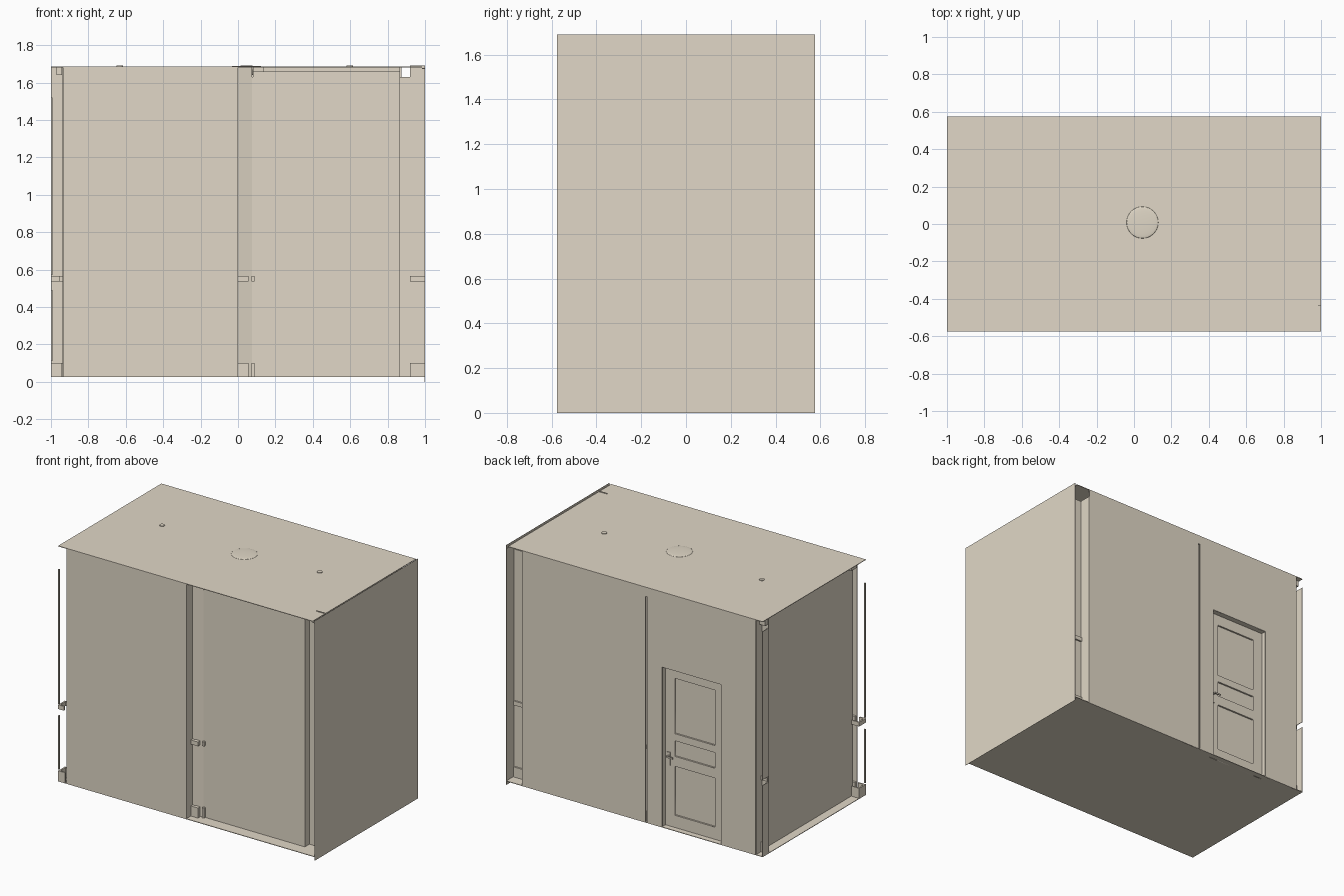
import bpy, math

if "Cube" in bpy.data.objects:
    bpy.data.objects.remove(bpy.data.objects["Cube"])

mat = bpy.data.materials.new("warm_beige")
mat.diffuse_color = (0.75, 0.685, 0.57, 1)
mat.use_nodes = True
mat.node_tree.nodes["Principled BSDF"].inputs["Base Color"].default_value = mat.diffuse_color
X, Y, F, C = 1.0, 0.575, 0.025, 1.685   # half width, half depth, floor, ceiling
T = 0.004                               # sheet thickness


def mesh_obj(name, verts, faces):
    me = bpy.data.meshes.new(name)
    me.from_pydata(verts, [], faces)
    me.materials.append(mat)
    ob = bpy.data.objects.new(name, me)
    bpy.context.collection.objects.link(ob)
    return ob


def box(name, x0, x1, y0, y1, z0, z1):
    v = [(x, y, z) for x in (x0, x1) for y in (y0, y1) for z in (z0, z1)]
    f = [(0, 1, 3, 2), (4, 6, 7, 5), (0, 4, 5, 1), (2, 3, 7, 6), (0, 2, 6, 4), (1, 5, 7, 3)]
    return mesh_obj(name, v, f)


def prism(name, pts, z0, z1):
    """Counter-clockwise plan outline raised from z0 to z1."""
    n = len(pts)
    v = [(x, y, z) for z in (z0, z1) for x, y in pts]
    f = [(i, (i + 1) % n, n + (i + 1) % n, n + i) for i in range(n)]
    return mesh_obj(name, v, f + [tuple(range(n))[::-1], tuple(range(n, 2 * n))])


def rect(x0, x1, y0, y1):
    return [(x0, y0), (x1, y0), (x1, y1), (x0, y1)]


def circle(cx, cy, r, n=32):
    return [(cx + r * math.cos(2 * math.pi * i / n), cy + r * math.sin(2 * math.pi * i / n)) for i in range(n)]


def sheet(name, loops, loc):
    """Upright flat sheet with holes, made from a filled 2D curve."""
    cu = bpy.data.curves.new(name, 'CURVE')
    cu.dimensions, cu.fill_mode, cu.extrude = '2D', 'BOTH', T / 2
    for pts in loops:
        s = cu.splines.new('POLY')
        s.points.add(len(pts) - 1)
        for p, q in zip(s.points, pts):
            p.co = (q[0], q[1], 0, 1)
        s.use_cyclic_u = True
    cu.materials.append(mat)
    ob = bpy.data.objects.new(name, cu)
    ob.location = loc
    ob.rotation_euler.x = math.pi / 2
    bpy.context.collection.objects.link(ob)
    bpy.ops.object.select_all(action='DESELECT')
    bpy.context.view_layer.objects.active = ob
    ob.select_set(True)
    bpy.ops.object.convert(target='MESH')


# Floor and ceiling
box("floor", -X, X, -Y, Y, F, F + T)
box("ceiling", -X, 0.985, -Y, Y, C - T, C)
box("ceiling_edge_strip", 0.985, X, -Y, Y, C - 0.012, C - 0.008)

# Side walls: flush on the right, set back on the left
RY, LXW = -0.49, -0.935
box("right_wall", X - 0.002, X, -Y, Y, 0, 1.69)
box("left_wall", LXW - T, LXW, -0.52, 0.51, F, C - T)

# Back wall with doorway and narrow slot, both open at the floor
D0, D1, DT = -0.675, -0.215, 1.155
sheet("back_wall", [[(-0.945, F), (D0, F), (D0, DT), (D1, DT), (D1, F), (-0.098, F), (-0.098, 1.62),
                     (-0.086, 1.62), (-0.086, F), (0.875, F), (0.875, C - T), (-0.945, C - T)]],
      (0, Y - T / 2, 0))
box("slot_back", -0.11, -0.07, Y - 0.03, Y - 0.02, F, 1.63)

# Door frame
DY = Y - 0.04
for nm, x0, x1, z0, z1 in (("door_jamb_a", D0 - T, D0, F, DT), ("door_jamb_b", D1, D1 + T, F, DT),
                           ("door_head", D0, D1, DT, DT + T)):
    box(nm, x0, x1, DY - 0.02, Y - 0.001, z0, z1)
# Door leaf with three sunken panels
PANELS = ((0.115, 0.46), (0.53, 0.64), (0.69, 1.08))
sheet("door_leaf", [rect(D0, D1, F, DT)] + [rect(-0.60, -0.29, a, b) for a, b in PANELS], (0, DY - T / 2, 0))
box("door_panel_backing", D0, D1, DY - 0.016, DY - 0.012, F, DT)
for i, (a, b) in enumerate(PANELS):
    box(f"panel_sill_{i}", -0.60, -0.29, DY - 0.014, DY - 0.002, a - 0.006, a)
    box(f"panel_head_{i}", -0.60, -0.29, DY - 0.014, DY - 0.002, b, b + 0.006)
# Door handle
box("handle_plate", -0.255, -0.232, DY, DY + 0.006, 0.46, 0.55)
box("handle_stem", -0.249, -0.239, DY, DY + 0.03, 0.52, 0.53)
box("handle_lever", -0.29, -0.239, DY + 0.022, DY + 0.03, 0.52, 0.53)

# Front wall: flush left half, stepped pier, set-back right half
box("front_wall_left", LXW, 0, -Y, -Y + T, F, C - T)
box("pier_side", -T, 0.0, -Y + T, RY - 0.015, F, C - T)
prism("pier_slanted_face", [(-T, RY - 0.018), (0.075, RY), (0.075, RY + T), (-T, RY - 0.014)], F, C - T)
box("front_wall_right", 0.075, 0.865, RY, RY + T, F, 1.63)
box("outlet_plate", -0.19, -0.13, -Y - 0.0, -Y + 0.006, 0.18, 0.21)

# Corner recesses
box("front_right_recess_side", 0.861, 0.865, RY, -0.435, F, 1.63)
box("front_right_recess_face", 0.865, 0.998, -0.439, -0.435, F, 1.63)
box("front_right_recess_top", 0.92, 0.998, -0.439, -0.435, 1.63, 1.69)
box("back_right_recess_side", 0.873, 0.877, 0.485, Y, F, 1.63)
box("back_right_recess_face", 0.875, 0.998, 0.485, 0.489, F, 1.63)
box("back_left_recess_side", -0.949, -0.945, 0.51, Y - T, F, C - T)
box("back_left_recess_face", -X, -0.935, 0.506, 0.51, F, C - T)
for i, (a, b) in enumerate(((F, 0.53), (0.57, C - 0.07))):
    box(f"back_left_strip_{i}", -X, -0.996, 0.51, Y, a, b)

# Loose strips at the open front left corner
for i, (a, b) in enumerate(((0.11, 0.49), (0.57, 1.52))):
    box(f"corner_strip_{i}", -X, -X + 0.008, -Y, -Y + 0.008, a, b)

# Skirting (low) and dado rail (mid) pieces showing in the recesses
for nm, a, b in (("skirting", F, 0.10), ("dado_rail", 0.535, 0.565)):
    e = 0.0 if nm == "skirting" else 0.01
    box(nm + "_left_corner", -X, -0.945 - e, -Y, -Y + 0.01, a, b)
    box(nm + "_left_corner_side", -X, -X + 0.01, -Y, -0.50, a, b)
    box(nm + "_left_corner_end", -X, LXW, -0.51, -0.50, a, b)
    box(nm + "_pier", 0.0, 0.055, RY - 0.035, RY - 0.01, a, b)
    box(nm + "_pier_end", 0.072, 0.088, RY - 0.015, RY, a, b)
    box(nm + "_front_right", 0.92, 0.996, -0.455, -0.439, a, b)
    box(nm + "_back_right", 0.879, 0.996, 0.489, 0.50, a, b)
    box(nm + "_back_left", -0.996, -0.95, 0.51, 0.52, a, b)
    # runs inside the room
    box(nm + "_inside_back", -0.08, 0.87, Y - 0.02, Y - T, a, b)
    box(nm + "_inside_front", -0.93, -T, -Y + T, -Y + 0.02, a, b)
    box(nm + "_inside_front_right", 0.08, 0.86, RY + T, RY + 0.02, a, b)
    box(nm + "_inside_right", 0.98, 0.998, -0.43, 0.48, a, b)
    box(nm + "_inside_left", LXW, LXW + 0.015, -0.5, 0.5, a, b)

# Cornice over the set-back wall and in the corners
box("cornice_lower", 0.08, 0.865, RY - 0.005, RY + 0.03, 1.63, 1.655)
box("cornice_upper", 0.08, 0.865, RY - 0.015, RY + 0.03, 1.655, C - T)
box("cornice_pier_end", 0.08, 0.14, RY - 0.025, RY - 0.015, 1.655, C - T)
box("cornice_back_left", -0.995, -0.95, 0.51, 0.54, 1.64, C - T)
box("cornice_front_left", -0.97, -0.94, -0.52, -0.46, 1.64, C - T)

# Ceiling lamp: shallow crown above the ceiling, deeper bowl hanging below
LX, LY, LR, N, R = 0.045, 0.008, 0.085, 32, 12
verts, faces = [(LX, LY, C + 0.005)], []
for j in range(1, R):
    t = j / R * math.pi
    h = 0.005 if j < R / 2 else 0.05
    verts += [(x, y, C + h * math.cos(t)) for x, y in circle(LX, LY, LR * math.sin(t), N)]
verts.append((LX, LY, C - 0.05))
for i in range(N):
    k = (i + 1) % N
    faces.append((0, 1 + i, 1 + k))
    faces.append((len(verts) - 1, 1 + (R - 2) * N + k, 1 + (R - 2) * N + i))
    faces += [(1 + j * N + i, 1 + (j + 1) * N + i, 1 + (j + 1) * N + k, 1 + j * N + k) for j in range(R - 2)]
lamp = mesh_obj("ceiling_lamp", verts, faces)
for p in lamp.data.polygons:
    p.use_smooth = True

# Ceiling sprinklers: low disc above, stem and rose below
for side, x in (("left", -0.632), ("right", 0.597)):
    prism(f"sprinkler_cap_{side}", circle(x, 0.058, 0.017, 16), C - 0.012, C + 0.005)
    prism(f"sprinkler_stem_{side}", circle(x, 0.058, 0.006, 10), C - 0.035, C - 0.012)
    prism(f"sprinkler_rose_{side}", circle(x, 0.058, 0.014, 16), C - 0.039, C - 0.035)
